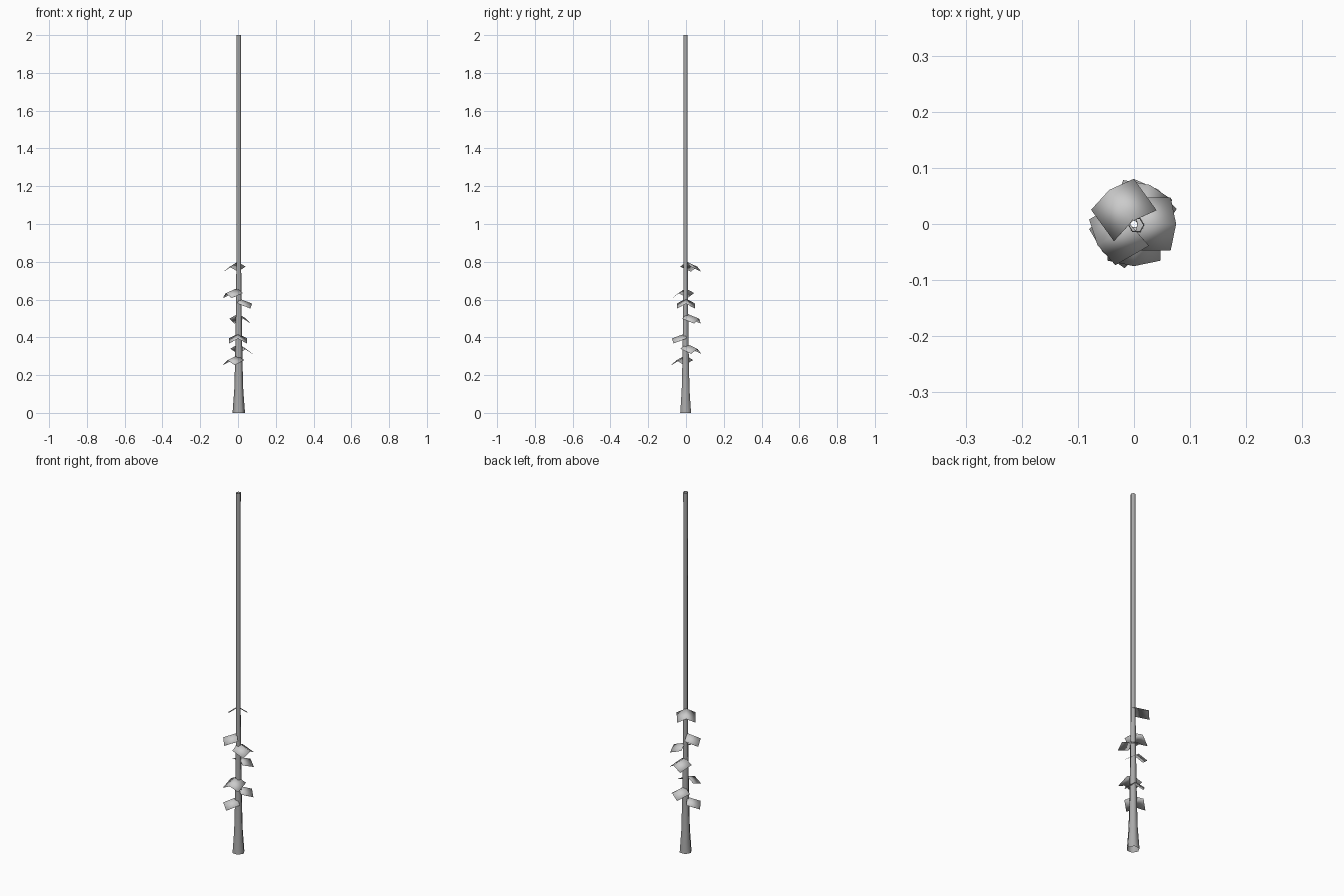
import bpy, math
from mathutils import Matrix, Vector

if "Cube" in bpy.data.objects:
    bpy.data.objects.remove(bpy.data.objects["Cube"])


def make_mesh(name, verts, faces, grey=None):
    mesh = bpy.data.meshes.new(name)
    mesh.from_pydata(verts, [], faces)
    mesh.update()
    for p in mesh.polygons:
        p.use_smooth = True
    ob = bpy.data.objects.new(name, mesh)
    bpy.context.collection.objects.link(ob)
    if grey is not None:
        mat = bpy.data.materials.get(name) or bpy.data.materials.new(name)
        mat.diffuse_color = (grey, grey, grey, 1)
        mat.use_nodes = True
        mat.node_tree.nodes["Principled BSDF"].inputs["Base Color"].default_value = mat.diffuse_color
        mesh.materials.append(mat)
    return ob


# Stalk: six-sided open tube, flared at the foot
SIDES = 6
profile = [(0.033, 0), (0.024, 0.12), (0.02, 0.26), (0.016, 0.5),
           (0.0125, 0.8), (0.0125, 1.4), (0.013, 2.0)]
verts, faces = [], []
for r, z in profile:
    for i in range(SIDES):
        a = 2 * math.pi * i / SIDES
        verts.append((0.004 + r * math.cos(a), -0.002 + r * math.sin(a), z))
for j in range(len(profile) - 1):
    for i in range(SIDES):
        k = (i + 1) % SIDES
        faces.append((j * SIDES + i, j * SIDES + k,
                      (j + 1) * SIDES + k, (j + 1) * SIDES + i))
make_mesh("stalk", verts, faces, 0.4)


# Leaves: two quads folded along a midrib, drooping outwards, paper thin
def leaf(z, azimuth):
    length, half, fold = 0.074, 0.047, 0.027
    pts = [(x, y, -fold if y else 0) for x in (0, length) for y in (-half, 0, half)]
    m = (Matrix.Translation((0, 0, z))
         @ Matrix.Rotation(math.radians(azimuth), 4, 'Z')
         @ Matrix.Translation((0.006, 0, 0))
         @ Matrix.Rotation(math.radians(21), 4, 'Y'))
    ob = make_mesh("leaf", [m @ Vector(p) for p in pts], [(0, 3, 4, 1), (1, 4, 5, 2)])
    mod = ob.modifiers.new("thickness", 'SOLIDIFY')
    mod.thickness = 0.0006


for z, azimuth in [(0.80, 126), (0.66, 210), (0.605, 0), (0.525, 68),
                   (0.42, 270), (0.365, 55), (0.305, 222)]:
    leaf(z, azimuth)
